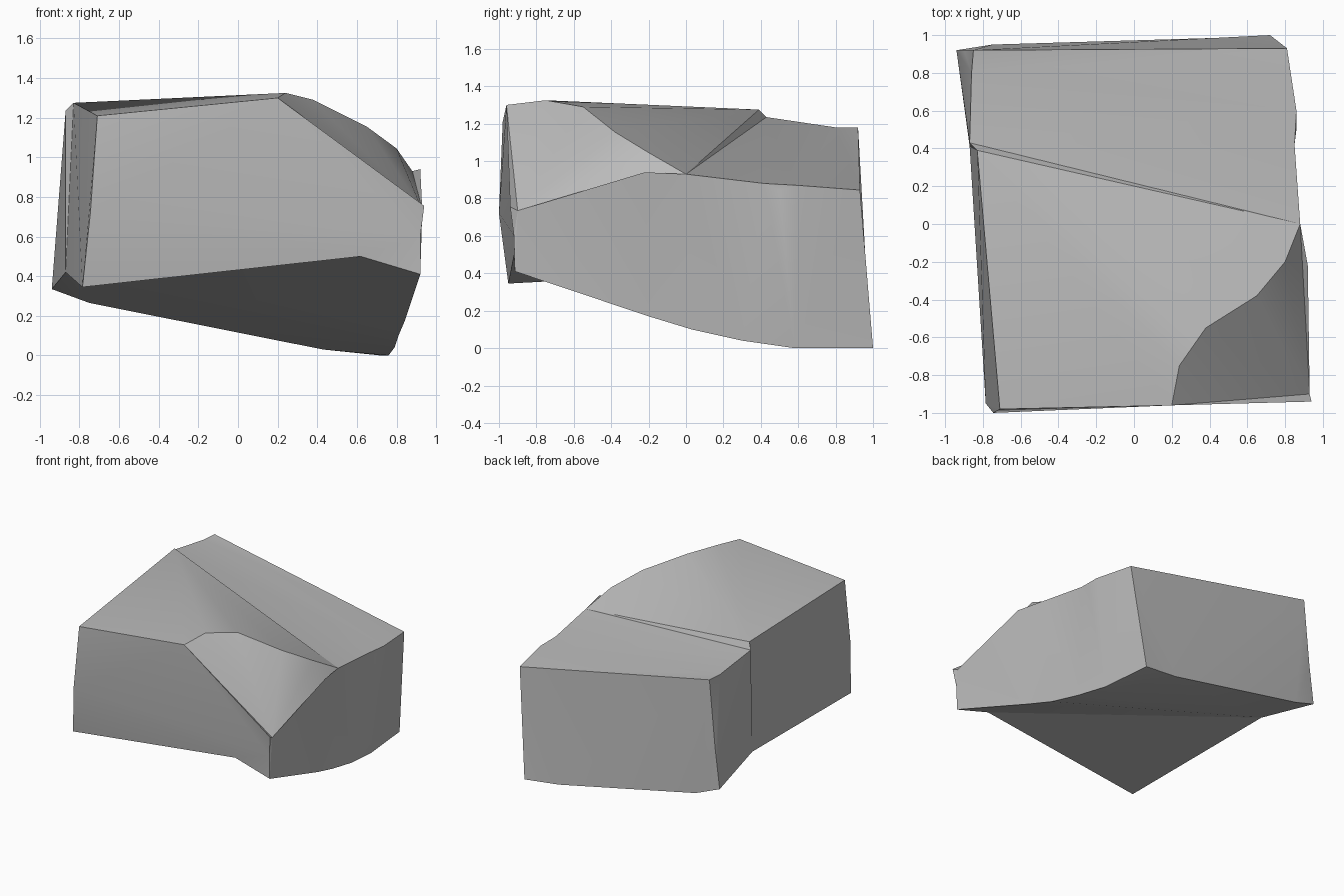
import bpy
import bmesh
import math

cube = bpy.data.objects.get("Cube")
if cube:
    bpy.data.objects.remove(cube, do_unlink=True)

# Stone colour
stone = bpy.data.materials.new("grey_stone")
stone.use_nodes = True
stone.diffuse_color = (0.5, 0.5, 0.5, 1)
shader = stone.node_tree.nodes["Principled BSDF"]
shader.inputs["Base Color"].default_value = stone.diffuse_color
shader.inputs["Roughness"].default_value = 0.9

# Corner edges, each listed from top to bottom
front_left = [(-.71, -.98, 1.21), (-.745, -1, .72), (-.785, -.95, .345)]
front_right = [(.94, -.94, .755), (.92, -.92, .6), (.92, -.915, .41)]
back_left = [(-.85, .92, 1.18), (-.9, .92, .65), (-.94, .92, .335)]

# Rim of the broken-off corner, from the front face to the right side
break_rim = [(.2, -.96, 1.3), (.24, -.75, 1.325), (.38, -.55, 1.29),
             (.65, -.38, 1.155), (.8, -.2, 1.045), (.88, 0, .93)]
break_foot = (.93, -.9, .735)
break_crest = (.92, -.22, .94)

# Right side: upper rim and curved lower edge, from front to back
right_rim = [break_rim[-1], (.85, .42, .88), (.86, .5, .845),
             (.86, .6, .87), (.81, .93, .845)]
right_base = [front_right[-1], (.84, -.2, .17), (.81, .03, .1),
              (.79, .3, .04), (.76, .58, 0), (.72, 1, 0)]

# Lower back edge, from right to left
back_base = [right_base[-1], (.43, .985, .03), (-.75, .95, .265)]

# Ledge across the top, its seam down the left side, and the underside valley
ledge_high = (-.83, .39, 1.275)
ledge_low = (-.87, .43, 1.235)
left_rim = (-.86, .8, 1.18)
seam_foot = (-.87, .41, .42)
valley_front = (.62, -.92, .5)

bm = bmesh.new()
welded = {}


def corner(point):
    """Return one shared vertex for each location."""
    if point not in welded:
        welded[point] = bm.verts.new(point)
    return welded[point]


def facet(*points):
    bm.faces.new([corner(p) for p in points])


def fan(hub, path):
    for start, end in zip(path, path[1:]):
        facet(hub, start, end)


# Front: upper and lower bands
facet(*front_left[:2], *reversed(front_right[:2]), break_rim[0])
facet(*front_left[1:], valley_front, *reversed(front_right[1:]))

# Broken corner
fan(break_foot, [front_right[0]] + break_rim + [break_crest])

# Top: front slab, thin ledge and lower back slab
fan(ledge_high, [front_left[0]] + break_rim)
facet(ledge_high, break_rim[-1], ledge_low)
facet(ledge_low, *right_rim, back_left[0], left_rim)

# Right side
facet(*front_right[:2], *right_base, *reversed(right_rim), break_crest, break_foot)

# Back, with a chipped lower corner
facet(back_left[0], right_rim[-1], *back_base, back_left[1])
facet(back_left[1], back_base[-1], back_left[-1])

# Left side, folded along the seam
facet(ledge_low, left_rim, *back_left, seam_foot)
facet(ledge_high, ledge_low, seam_foot, *reversed(front_left))

# Underside, folded along the valley
facet(valley_front, *right_base, *back_base[1:], back_left[-1], seam_foot)
facet(valley_front, seam_foot, front_left[-1])

bmesh.ops.triangulate(bm, faces=bm.faces[:])
bmesh.ops.recalc_face_normals(bm, faces=bm.faces[:])

mesh = bpy.data.meshes.new("stone_block")
bm.to_mesh(mesh)
bm.free()
mesh.materials.append(stone)
block = bpy.data.objects.new("stone_block", mesh)
bpy.context.scene.collection.objects.link(block)

# Soften shallow creases only
bpy.ops.object.select_all(action="DESELECT")
block.select_set(True)
bpy.context.view_layer.objects.active = block
bpy.ops.object.shade_smooth_by_angle(angle=math.radians(25))
